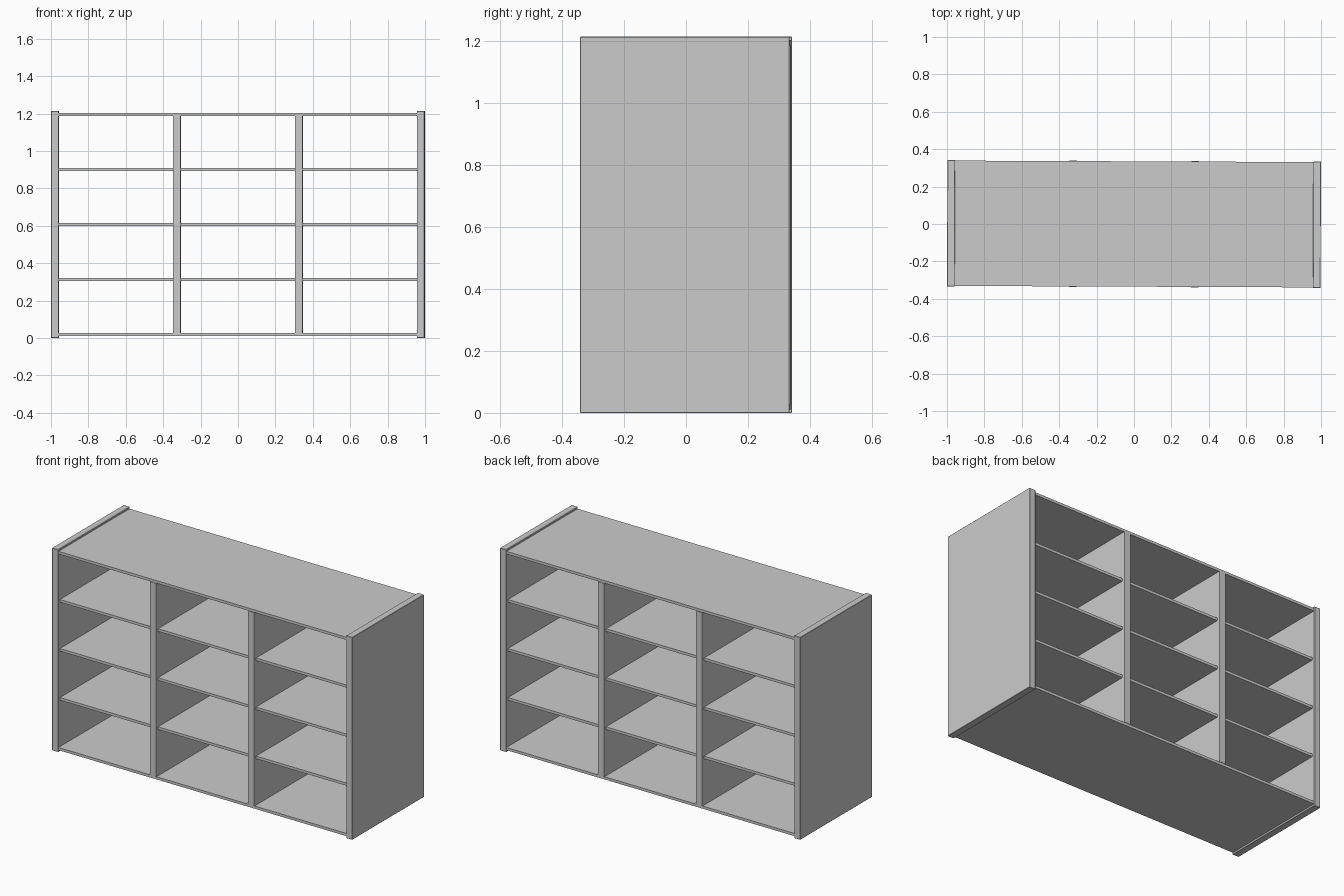
import bpy
from mathutils import Matrix

if "Cube" in bpy.data.objects:
    bpy.data.objects.remove(bpy.data.objects["Cube"])

H, D, T, S = 1.214, 0.676, 0.041, 0.016   # height, depth, upright and shelf thickness
HALF = 0.9985                             # half width before the slight turn
TURN = Matrix.Rotation(-0.004, 4, 'Z')    # the unit stands very slightly turned


def board(name, x0, x1, depth, z0, z1, bevel=0.0):
    bpy.ops.mesh.primitive_cube_add(size=1)
    ob = bpy.context.object
    ob.name = name
    size = Matrix.Diagonal((x1 - x0, depth, z1 - z0, 1))
    ob.data.transform(size)
    ob.matrix_world = TURN @ Matrix.Translation(((x0 + x1) / 2, 0, (z0 + z1) / 2))
    if bevel:
        m = ob.modifiers.new("edge", 'BEVEL')
        m.width, m.segments = bevel, 1
    return ob


levels = [0.019 + 0.294 * i for i in range(5)]
inner = HALF - T

# Side panels
board("side_panel_left", -HALF, -inner, D, 0, H, 0.002)
board("side_panel_right", inner, HALF, D, 0, H, 0.002)

# Bottom and top boards between the sides
for name, z in (("bottom_board", levels[0]), ("top_board", levels[-1])):
    board(name, -inner, inner, D - 0.006, z - S / 2, z + S / 2)

# Upright dividers
for name, x in (("divider_left", -0.326), ("divider_right", 0.326)):
    board(name, x - T / 2, x + T / 2, D, levels[0] + S / 2, levels[-1] - S / 2)

# Shelves, slightly set back, three per bay
edges = [(-inner, -0.326 - T / 2), (-0.326 + T / 2, 0.326 - T / 2), (0.326 + T / 2, inner)]
for bay, (x0, x1) in enumerate(edges, 1):
    for row, z in enumerate(levels[1:-1], 1):
        board(f"shelf_bay{bay}_row{row}", x0, x1, D - 0.034, z - S / 2, z + S / 2)
